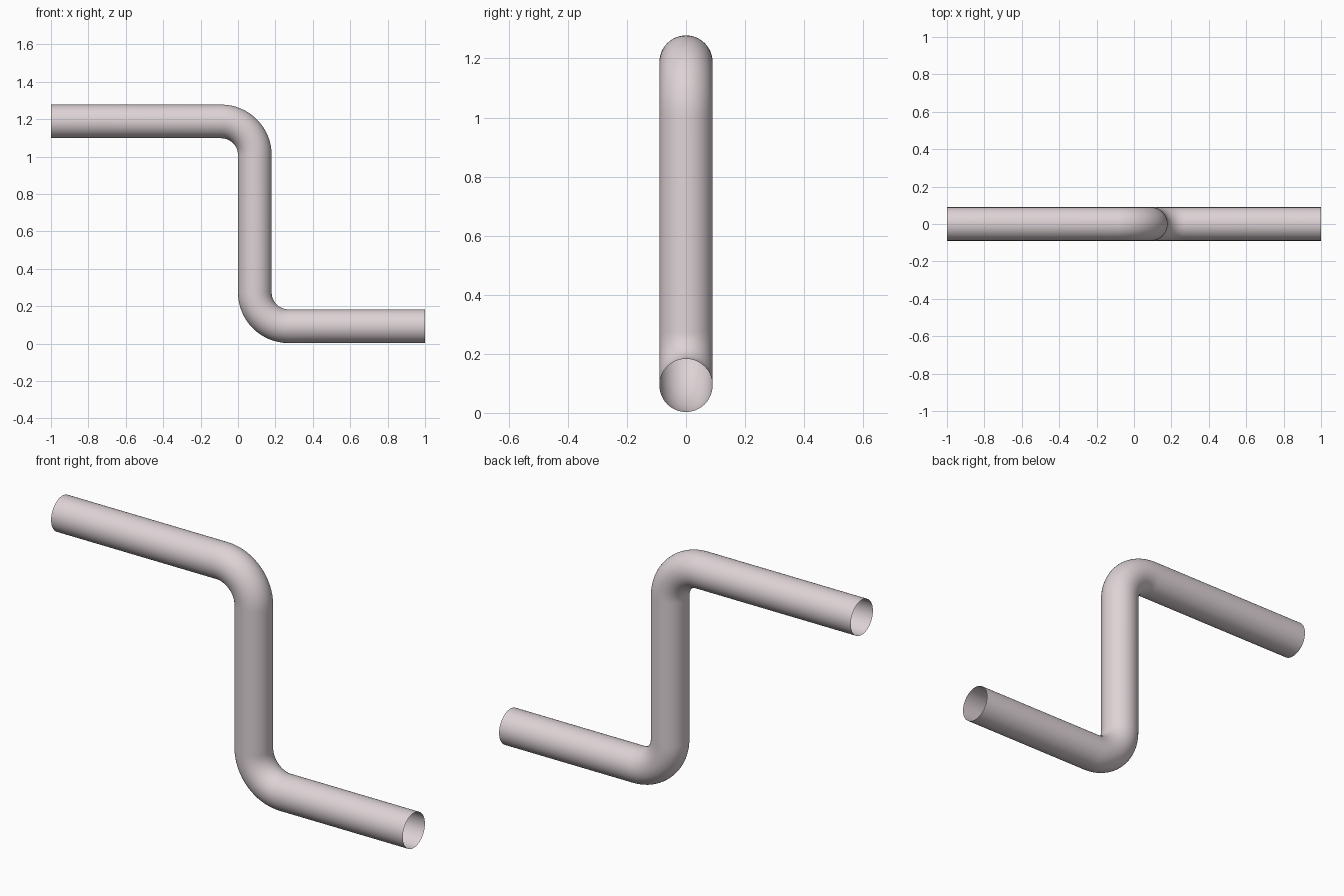
import bpy, bmesh
from math import sin, cos, pi

if "Cube" in bpy.data.objects:
    bpy.data.objects.remove(bpy.data.objects["Cube"])

R = 0.09            # pipe radius
BEND = 0.18         # bend radius on the centre line
SIDES, STEPS = 48, 16
X, Z_LOW, Z_TOP = 0.09, 0.093, 1.188

# Centre line stations: (x, z, angle of travel below horizontal)
path = [(-1.0, Z_TOP, 0.0)]
for i in range(STEPS + 1):          # upper bend, turning down
    a = pi / 2 * i / STEPS
    path.append((X - BEND + BEND * sin(a), Z_TOP - BEND + BEND * cos(a), a))
for i in range(STEPS + 1):          # lower bend, turning level again
    a = pi / 2 * (1 - i / STEPS)
    path.append((X + BEND - BEND * sin(a), Z_LOW + BEND - BEND * cos(a), a))
path.append((1.0, Z_LOW, 0.0))

# Sweep an open-ended circular section along the path
bm = bmesh.new()
rings = []
for x, z, a in path:
    ring = []
    for k in range(SIDES):
        t = 2 * pi * k / SIDES
        u = R * cos(t)
        ring.append(bm.verts.new((x + u * sin(a), R * sin(t), z + u * cos(a))))
    rings.append(ring)
for r0, r1 in zip(rings, rings[1:]):
    for k in range(SIDES):
        n = (k + 1) % SIDES
        bm.faces.new((r0[k], r1[k], r1[n], r0[n])).smooth = True
bmesh.ops.recalc_face_normals(bm, faces=bm.faces)
# Make sure the shell faces outward
f = bm.faces[:][0]
c = f.calc_center_median()
if f.normal.y * c.y + f.normal.z * (c.z - Z_TOP) < 0:
    bmesh.ops.reverse_faces(bm, faces=bm.faces)

mesh = bpy.data.meshes.new("bent_pipe")
bm.to_mesh(mesh)
bm.free()
pipe = bpy.data.objects.new("bent_pipe", mesh)
bpy.context.collection.objects.link(pipe)

# Pale pinkish grey finish
mat = bpy.data.materials.new("pale_pipe")
mat.diffuse_color = (0.73, 0.65, 0.67, 1.0)
mat.use_nodes = True
mat.node_tree.nodes["Principled BSDF"].inputs["Base Color"].default_value = mat.diffuse_color
mesh.materials.append(mat)
